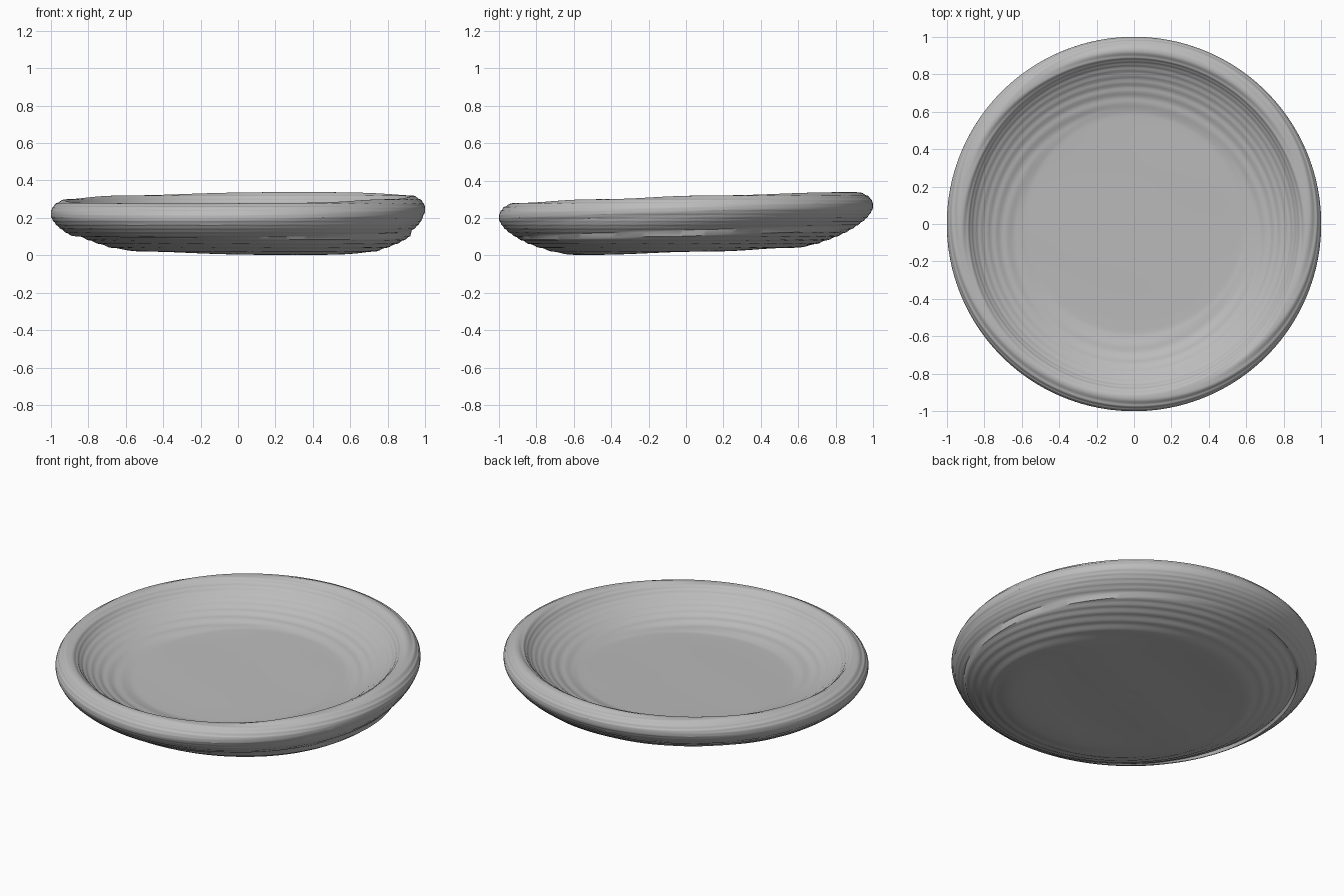
import bpy
import bmesh
from math import sin, cos, pi, tau

cube = bpy.data.objects.get("Cube")
if cube:
    bpy.data.objects.remove(cube)

SEGMENTS = 160
SUBSTEPS = 10
LAYER = 0.02

# Cross-section (radius, height) from the underside, round the rim, to the floor
PROFILE = [(0.0, 0.025), (0.35, 0.025), (0.62, 0.027), (0.76, 0.06), (0.87, 0.105),
           (0.96, 0.165), (1.0, 0.225), (0.985, 0.275), (0.94, 0.303), (0.895, 0.295),
           (0.84, 0.24), (0.74, 0.185), (0.62, 0.15), (0.5, 0.142), (0.0, 0.142)]


def spline(points, steps):
    """Catmull-Rom curve through the points."""
    pts = [points[0]] + points + [points[-1]]
    curve = []
    for a, b, c, d in zip(pts, pts[1:], pts[2:], pts[3:]):
        for i in range(steps):
            t = i / steps
            curve.append(tuple(
                0.5 * (2 * q + (r - p) * t + (2 * p - 5 * q + 4 * r - s) * t * t
                       + (3 * q - p - 3 * r + s) * t ** 3)
                for p, q, r, s in zip(a, b, c, d)))
    return curve + [points[-1]]


def place(radius, height, angle, layered):
    """Tilt the dish, widen its foot on one side and add soft hand-built layers."""
    low = max(0.0, 1 - height / 0.2) if not layered == "floor" else 0.0
    bulge = 0.09 * low * max(0.0, cos(angle + 0.4)) ** 3 * min(1, radius / 0.6)
    r = min(1.0, radius + bulge)
    x, y = r * cos(angle), r * sin(angle)
    lean = 0.012 * x * (1 if height > 0.12 else -1)
    z = height + 0.031 * y + lean
    strength = 0.25 if layered == "floor" else 0.75
    z -= strength * LAYER / tau * sin(tau * z / LAYER)
    return x, y, max(0.0, z)


# Dish body, one closed turned surface
bm = bmesh.new()
curve = spline(PROFILE, SUBSTEPS)
floor_start = (len(PROFILE) - 3) * SUBSTEPS
rings = []
for i, (radius, height) in enumerate(curve[1:-1], 1):
    zone = "floor" if i >= floor_start else "wall"
    rings.append([bm.verts.new(place(radius, height, tau * s / SEGMENTS, zone))
                  for s in range(SEGMENTS)])
base_centre = bm.verts.new((0, 0, PROFILE[0][1]))
floor_centre = bm.verts.new((0, 0, PROFILE[-1][1]))
for s in range(SEGMENTS):
    n = (s + 1) % SEGMENTS
    bm.faces.new((base_centre, rings[0][n], rings[0][s]))
    bm.faces.new((floor_centre, rings[-1][s], rings[-1][n]))
    for lower, upper in zip(rings, rings[1:]):
        bm.faces.new((lower[s], lower[n], upper[n], upper[s]))
bmesh.ops.recalc_face_normals(bm, faces=bm.faces)
mesh = bpy.data.meshes.new("shallow_dish")
bm.to_mesh(mesh)
bm.free()
dish = bpy.data.objects.new("shallow_dish", mesh)
bpy.context.collection.objects.link(dish)

# Plain grey clay
clay = bpy.data.materials.new("grey_clay")
clay.use_nodes = True
colour = (0.5, 0.5, 0.5, 1)
clay.diffuse_color = colour
shader = clay.node_tree.nodes["Principled BSDF"]
shader.inputs["Base Color"].default_value = colour
shader.inputs["Roughness"].default_value = 0.8
mesh.materials.append(clay)

bpy.context.view_layer.objects.active = dish
dish.select_set(True)
bpy.ops.object.shade_smooth_by_angle(angle=pi / 5)
